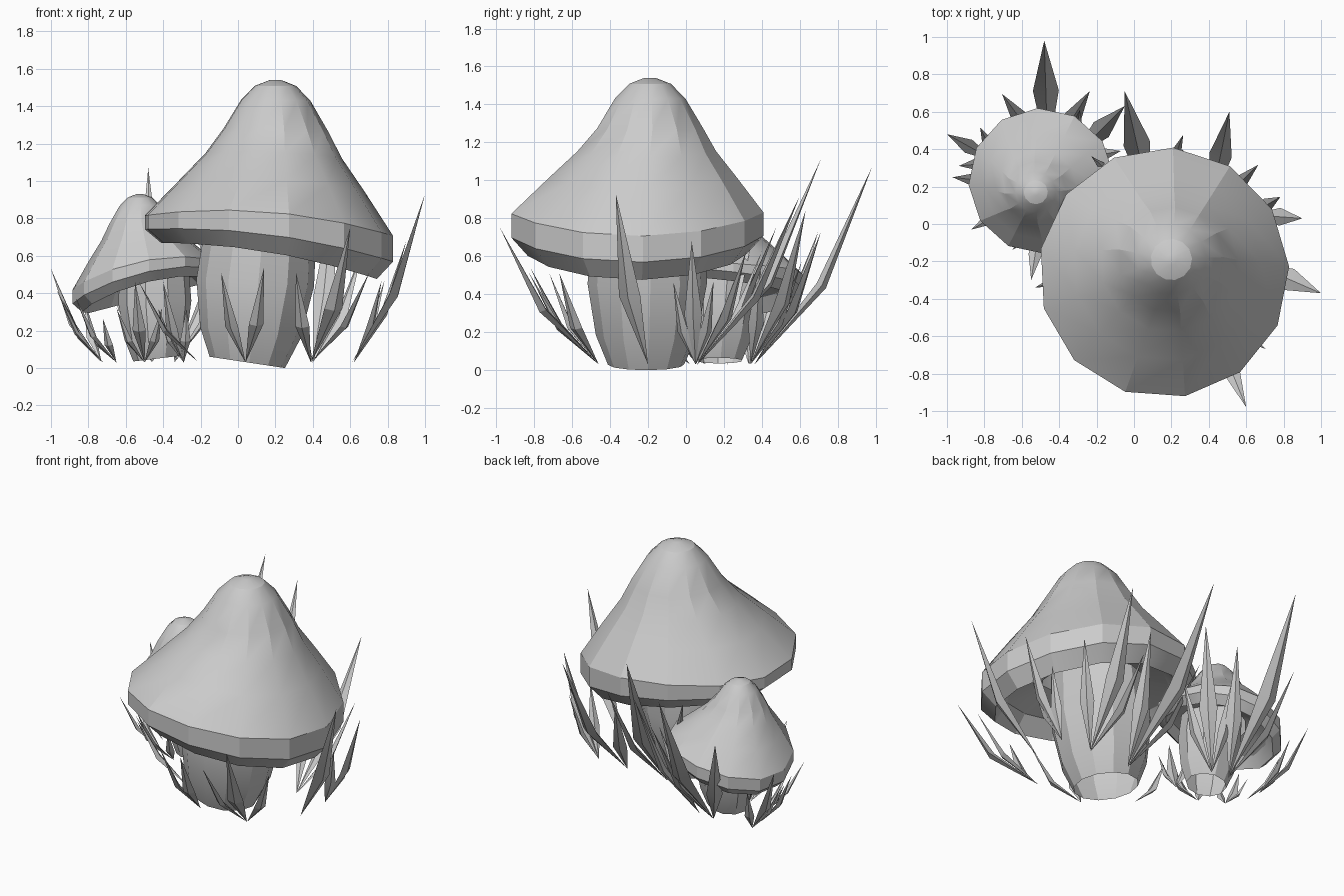
import bpy, bmesh, math
from mathutils import Vector, Matrix

if "Cube" in bpy.data.objects:
    bpy.data.objects.remove(bpy.data.objects["Cube"])

# shared cap outline: (height fraction above rim, radius fraction), underside first
CAP = [(-.03, .42), (-.12, .75), (-.24, .87), (-.135, 1), (0, 1), (.27, .75),
       (.48, .55), (.66, .42), (.86, .28), (.96, .165), (1, .045)]
# shared stem outline: (height fraction, radius fraction)
STEM = [(0, .64), (.22, .85), (.6, 1), (1, .95)]


def finish(bm, name):
    bmesh.ops.recalc_face_normals(bm, faces=bm.faces[:])
    me = bpy.data.meshes.new(name)
    bm.to_mesh(me)
    bm.free()
    ob = bpy.data.objects.new(name, me)
    bpy.context.collection.objects.link(ob)
    bpy.ops.object.select_all(action='DESELECT')
    ob.select_set(True)
    bpy.context.view_layer.objects.active = ob
    bpy.ops.object.shade_smooth_by_angle(angle=math.radians(22))


def loft(name, outline, low, high, radius, sides, slope, lift=0.0, bend=1.0, droop=3):
    """Stack rings from low to high; slope and front/back lift fade upward."""
    low, high = Vector(low), Vector(high)
    bm = bmesh.new()
    loops = []
    for t, f in outline:
        c = low.lerp(high, max(0, min(1, t * bend)))
        z = low.z + (high.z - low.z) * t
        fade = 1 - t if t >= 0 else 1 - droop * t
        loop = []
        for i in range(sides):
            a = math.tau * (i + .1) / sides
            dx, dy = radius * f * math.cos(a), radius * f * math.sin(a)
            dz = fade * (slope[0] * dx + slope[1] * dy)
            dz += max(0, 1 - abs(t) * 1.5) * lift * math.sin(a) ** 2
            loop.append(bm.verts.new((c.x + dx, c.y + dy, z + dz)))
        loops.append(loop)
    for lo, hi in zip(loops, loops[1:]):
        for i in range(sides):
            j = (i + 1) % sides
            bm.faces.new((lo[i], lo[j], hi[j], hi[i]))
    # caps are closed on top, stems stay open tubes
    if outline is CAP:
        bm.faces.new(loops[-1])
    finish(bm, name)


# mushrooms
loft("large_stem", STEM, (.05, -.21, .03), (.12, -.20, .74), .315, 12, (-.15, 0))
loft("large_cap", CAP, (.16, -.26, .76), (.20, -.19, 1.54), .67, 13,
     (-.08, 0), .075, 1.5, 4.5)
loft("small_stem", STEM, (-.435, .175, .05), (-.45, .21, .55), .195, 10, (.12, 0))
loft("small_cap", CAP, (-.495, .23, .49), (-.525, .17, .93), .39, 12,
     (.19, -.09), .05, 1.5, 1.5)


# grass blade: four-sided spike, bowed outward below its middle
def blade(bm, base, reach):
    w = .012 + .055 * reach.z
    mid = base + Vector((reach.x * .57, reach.y * .57, reach.z * .4))
    side = Vector((-reach.y, reach.x, 0)).normalized()
    nrm = side.cross(reach).normalized()
    ring = [bm.verts.new(mid + o) for o in
            (side * w, nrm * w * .4, -side * w, -nrm * w * .4)]
    vb, vt = bm.verts.new(base), bm.verts.new(base + reach)
    for i in range(4):
        j = (i + 1) % 4
        bm.faces.new((vb, ring[j], ring[i]))
        bm.faces.new((vt, ring[i], ring[j]))


def tuft(name, foot_tip, turns):
    bx, by, tx, ty, tz = foot_tip
    bm = bmesh.new()
    base = Vector((bx, by, .03))
    reach = Vector((tx, ty, tz)) - base
    for turn in turns:
        size = 1 - .55 * abs(turn)
        blade(bm, base, Matrix.Rotation(turn, 3, 'Z') @ reach * size)
    finish(bm, name)


# grass: foot x, y and main tip x, y, z
fans = [
    (-.46, .36, -.48, .98, 1.07), (-.34, .34, -.05, .63, .84),
    (-.73, .33, -1, .48, .53), (-.65, .10, -.87, -.03, .38),
    (-.50, .02, -.55, -.30, .46), (-.29, .06, -.40, -.14, .46),
    (.39, -.46, .60, -.98, .75), (.62, .05, .90, .03, .68),
    (.40, .06, .51, .60, .92), (.10, .06, -.05, .71, 1.11),
]
singles = [
    (-.72, .22, -.97, .25, .42), (-.21, -.24, -.53, -.34, .46),
    (.04, -.46, -.09, -.72, .51), (.04, -.46, .14, -.82, .54),
    (.61, -.20, 1, -.37, .93),
]
for k, t in enumerate(fans):
    tuft(f"grass_tuft_{k + 1}", t, (-.6, 0, .6))
for k, t in enumerate(singles):
    tuft(f"grass_blade_{k + 1}", t, (0,))
